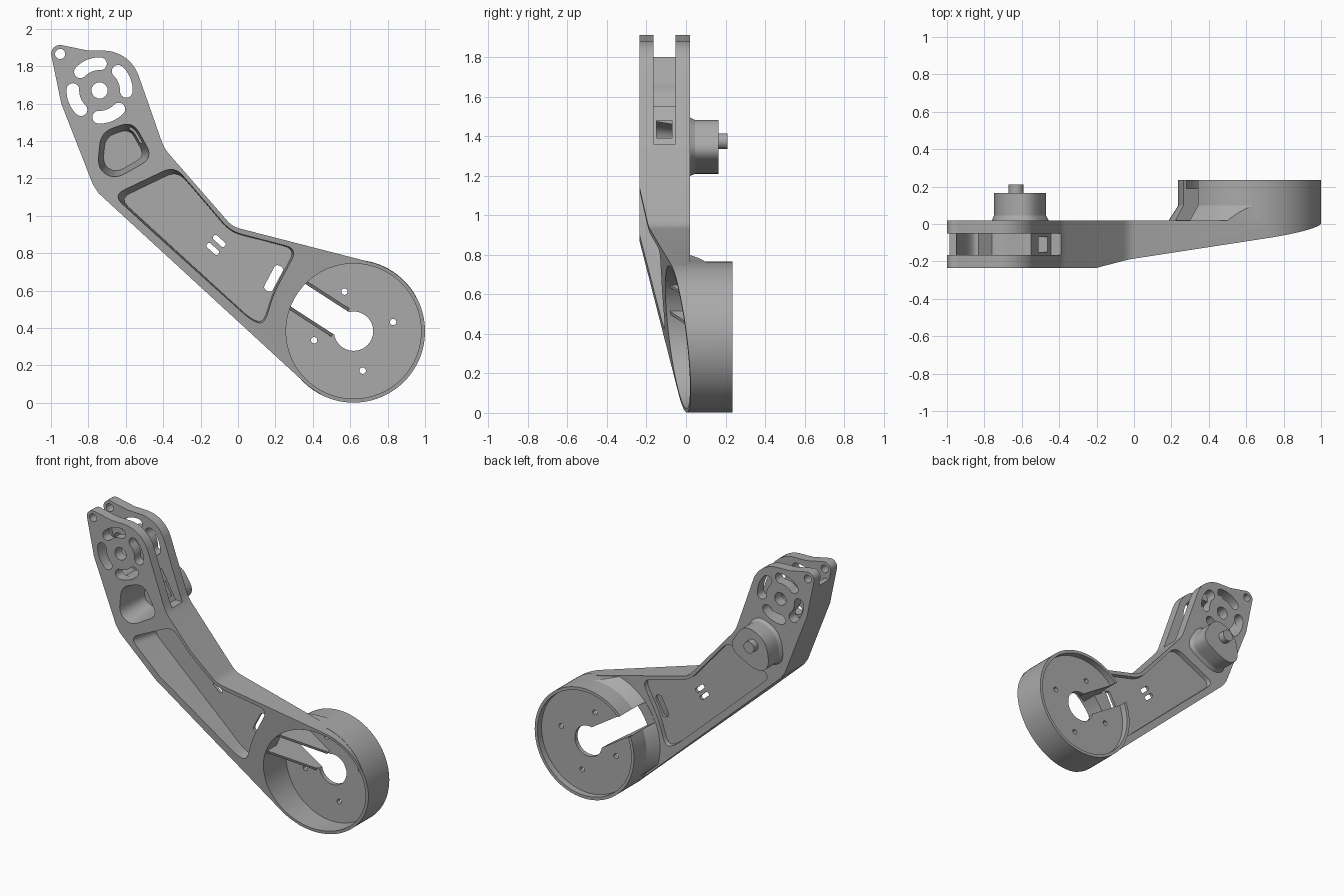
import bpy, bmesh
from math import sin, cos, radians
from mathutils import Vector

if "Cube" in bpy.data.objects:
    bpy.data.objects.remove(bpy.data.objects["Cube"])

grey = bpy.data.materials.new("machined_grey")
grey.use_nodes = True
grey.diffuse_color = (0.4, 0.4, 0.4, 1)
grey.node_tree.nodes["Principled BSDF"].inputs["Base Color"].default_value = (0.4, 0.4, 0.4, 1)

HUB = Vector((-0.74, 1.67))
DRUM = Vector((0.618, 0.383))
DRUM_R = 0.382
ALONG = Vector((0.84, -0.543)).normalized()   # slot direction toward the drum centre
ACROSS = Vector((-ALONG.y, ALONG.x))


def arc(c, r, a0, a1, n=12):
    """Points on an arc in the xz plane, angles in degrees."""
    steps = [radians(a0 + (a1 - a0) * i / n) for i in range(n + 1)]
    return [Vector((c[0] + r * cos(a), c[1] + r * sin(a))) for a in steps]


def circle(c, r, n=64):
    return arc(c, r, 0, 360, n)[:-1]


def rounded(pts, r, n=6):
    """Polygon with its corners softened by short curves."""
    pts = [Vector(p) for p in pts]
    out = []
    for i, p in enumerate(pts):
        a, b = pts[i - 1] - p, pts[(i + 1) % len(pts)] - p
        pa = p + a.normalized() * min(r, a.length * 0.45)
        pb = p + b.normalized() * min(r, b.length * 0.45)
        for k in range(n + 1):
            t = k / n
            out.append(pa * (1 - t) ** 2 + p * 2 * t * (1 - t) + pb * t * t)
    return out


def bar(c, length, width, angle):
    """Rounded slot outline."""
    d = Vector((cos(radians(angle)), sin(radians(angle))))
    e = Vector((-d.y, d.x)) * width / 2
    d, c = d * length / 2, Vector(c)
    return rounded([c - d - e, c + d - e, c + d + e, c - d + e], width * 0.45)


def bean(c, r, half, a, spread):
    """Curved slot outline with round ends."""
    end, start = arc(c, r, a + spread, a - spread, 1)
    return (arc(c, r + half, a - spread, a + spread, 8)
            + arc(end, half, a + spread, a + spread + 180, 8)[1:-1]
            + arc(c, r - half, a + spread, a - spread, 8)
            + arc(start, half, a - spread + 180, a - spread + 360, 8)[1:-1])


def solid(name, a_pts, b_pts):
    """Closed solid between two matching rings of points."""
    bm = bmesh.new()
    a = [bm.verts.new(p) for p in a_pts]
    b = [bm.verts.new(p) for p in b_pts]
    bm.faces.new(a)
    bm.faces.new(b[::-1])
    for i in range(len(a)):
        bm.faces.new((a[i - 1], a[i], b[i], b[i - 1]))
    bmesh.ops.recalc_face_normals(bm, faces=bm.faces)
    me = bpy.data.meshes.new(name)
    bm.to_mesh(me)
    bm.free()
    me.materials.append(grey)
    ob = bpy.data.objects.new(name, me)
    bpy.context.collection.objects.link(ob)
    return ob


def prism(name, pts, y0, y1, end_scale=1.0):
    """Extrude an xz outline from y0 to y1, optionally tapering."""
    pts = [Vector(p) for p in pts]
    mid = sum(pts, Vector((0, 0))) / len(pts)
    far = [mid + (p - mid) * end_scale for p in pts]
    return solid(name, [(p.x, y0, p.y) for p in pts], [(p.x, y1, p.y) for p in far])


def combine(ob, other, op):
    """Apply a boolean and discard the second solid."""
    m = ob.modifiers.new("bool", 'BOOLEAN')
    m.operation, m.solver, m.object = op, 'EXACT', other
    bpy.context.view_layer.objects.active = ob
    bpy.ops.object.modifier_apply(modifier=m.name)
    bpy.data.objects.remove(other)


def cut(ob, pts, y0, y1, end_scale=1.0):
    combine(ob, prism("cutter", pts, y0, y1, end_scale), 'DIFFERENCE')


# Arm with clevis head, ear and round lower end
outline = arc(DRUM, DRUM_R - 0.002, 76, -132, 48)
outline += [Vector(p) for p in ((-0.745, 1.12), (-0.775, 1.165), (-0.945, 1.6))]
outline += arc((-0.951, 1.865), 0.048, 185, 78)
outline += [Vector((-0.81, 1.885))]
outline += arc((-0.72, 1.683), 0.2, 88, 20)
outline += rounded([(-0.6, 1.9), (-0.393, 1.358), (-0.03, 0.942), (0.6, 0.78)], 0.04)[7:21]
arm = prism("arm_body", outline, -0.235, 0.02)

# Drum and the flared collar where it meets the arm
combine(arm, prism("drum", circle(DRUM, DRUM_R, 96), -0.015, 0.235), 'UNION')
collar = prism("collar", circle(DRUM, 0.445, 96), 0.0, 0.1, 0.381 / 0.445)
trim = prism("trim", [(-0.03, 0.93), (0.70, 0.75), DRUM, (0.37, 0.115), (-0.68, 1.06)], -0.1, 0.3)
combine(collar, trim, 'INTERSECT')
combine(arm, collar, 'UNION')

# Sloping front that thins the arm toward the drum
down, side = Vector((0.7071, -0.7071)), Vector((0.7071, 0.7071))
sheet = [down * s + side * t for s, t in ((-1.1, -1.5), (-1.1, 2), (1.2, 2), (1.2, -1.5))]
wedge = solid("wedge", [(p.x, -1, p.y) for p in sheet],
              [(p.x, 0.173 * (p.dot(down) + 0.948) - 0.235, p.y) for p in sheet])
combine(arm, wedge, 'DIFFERENCE')

# Drum hollow, floor, centre hole, screw holes and cable slot
cut(arm, circle(DRUM, 0.361, 96), -0.4, 0.16)
cut(arm, circle(DRUM, 0.361, 96), 0.19, 0.4)
cut(arm, circle(DRUM, 0.105), 0.1, 0.3)
for c in arc(DRUM, 0.217, 13, 283, 3):
    cut(arm, circle(c, 0.017, 20), 0.1, 0.3)
w = ACROSS * 0.072
cut(arm, [DRUM - w, DRUM + w, DRUM - ALONG * 0.5 + w, DRUM - ALONG * 0.5 - w], 0.021, 0.4)

# Long pocket on both faces, leaving a thin web with three slots
pocket = rounded([(-0.68, 1.115), (-0.345, 1.275), (-0.04, 0.92), (0.335, 0.825),
                  (0.205, 0.58), (0.15, 0.40), (0.08, 0.42)], 0.07)
cut(arm, pocket, -0.3, -0.03, 0.93)
cut(arm, pocket, 0.1, -0.01, 0.97)
cut(arm, bar((0.19, 0.665), 0.15, 0.05, 62), -0.1, 0.1)
for c in ((-0.1, 0.865), (-0.135, 0.823)):
    cut(arm, bar(c, 0.08, 0.028, -42), -0.1, 0.1)

# Clevis gap between the two head plates
gap = [(-0.3, 1.36), (-0.445, 1.36), (-0.55, 1.55), (-0.76, 1.48), (-0.89, 1.58),
       (-0.93, 1.7), (-0.95, 1.8), (-1.1, 1.8), (-1.1, 2), (-0.3, 2)]
cut(arm, gap, -0.165, -0.052)

# Head holes: hub, ear and four curved windows
cut(arm, circle(HUB, 0.043, 32), -0.4, 0.1)
cut(arm, circle((-0.951, 1.865), 0.027, 24), -0.4, 0.1)
for i in range(4):
    cut(arm, bean(HUB, 0.143, 0.034, 22 + 90 * i, 24), -0.4, 0.1)

# Tapered head pocket with a side opening into the gap
socket = rounded([(-0.735, 1.45), (-0.56, 1.51), (-0.45, 1.31), (-0.66, 1.19), (-0.755, 1.25)], 0.07)
cut(arm, socket, -0.26, 0.0, 0.74)
cut(arm, [(-0.58, 1.39), (-0.40, 1.39), (-0.40, 1.48), (-0.58, 1.48)], -0.15, -0.07)

# Gusset ribs beside the cable slot, running down to the drum floor
parts = [arm]
profile = [(-0.365, -0.09), (-0.365, 0.165), (-0.085, 0.165), (-0.085, 0.14)]
for rib_name, s in (("upper_slot_rib", 1), ("lower_slot_rib", -1)):
    rings = []
    for off in (0.072, 0.09):
        base = [DRUM + ALONG * u + ACROSS * off * s for u, y in profile]
        rings.append([(p.x, y, p.y) for p, (u, y) in zip(base, profile)])
    parts.append(solid(rib_name, *rings))

# Rear boss with flared foot and stepped pin
boss = rounded([(-0.73, 1.435), (-0.56, 1.505), (-0.44, 1.315), (-0.66, 1.195), (-0.76, 1.245)], 0.09)
parts.append(prism("rear_boss_foot", boss, 0.045, 0.015, 1.1))
parts.append(prism("rear_boss", boss, 0.016, 0.165))
parts.append(prism("rear_pin", circle((-0.63, 1.375), 0.04, 32), 0.16, 0.21))

# Smooth rounded walls, keep machined edges sharp
bpy.ops.object.select_all(action='DESELECT')
for ob in parts:
    ob.select_set(True)
bpy.context.view_layer.objects.active = arm
bpy.ops.object.shade_smooth_by_angle(angle=radians(30))
